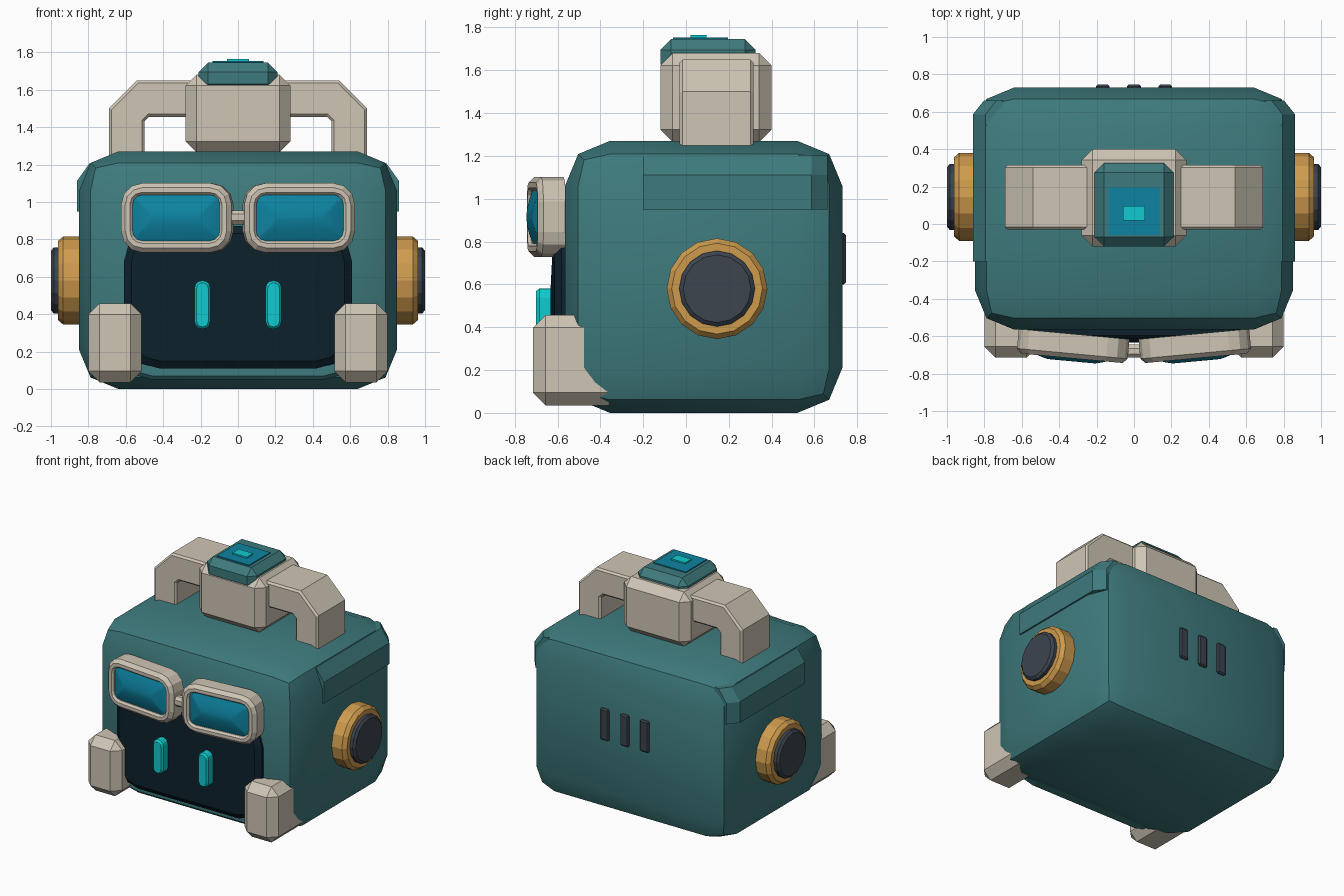
import bpy, bmesh, math
from mathutils import Matrix, Vector

if "Cube" in bpy.data.objects:
    bpy.data.objects.remove(bpy.data.objects["Cube"])


def mat(name, rgb):
    m = bpy.data.materials.new(name)
    m.diffuse_color = (*rgb, 1)
    m.use_nodes = True
    m.node_tree.nodes["Principled BSDF"].inputs["Base Color"].default_value = m.diffuse_color
    return m


TEAL = mat("teal shell", (0.048, 0.195, 0.205))
CREAM = mat("cream plastic", (0.62, 0.56, 0.46))
GOLD = mat("gold ring", (0.62, 0.33, 0.075))
SLATE = mat("dark slate", (0.045, 0.058, 0.078))
NAVY = mat("navy screen", (0.004, 0.015, 0.025))
BLUE = mat("blue lens", (0.004, 0.23, 0.36))
CYAN = mat("cyan glow", (0.005, 0.60, 0.63))


def finish(name, bm, material, smooth=None):
    bmesh.ops.recalc_face_normals(bm, faces=bm.faces)
    me = bpy.data.meshes.new(name)
    bm.to_mesh(me)
    bm.free()
    me.materials.append(material)
    ob = bpy.data.objects.new(name, me)
    bpy.context.collection.objects.link(ob)
    if smooth:
        bpy.ops.object.select_all(action='DESELECT')
        ob.select_set(True)
        bpy.context.view_layer.objects.active = ob
        bpy.ops.object.shade_smooth_by_angle(angle=math.radians(smooth))
    return ob


def box(name, x, y, z, material, bevel=0.0, seg=1, smooth=None):
    """Chamfered box from (min, max) ranges."""
    bm = bmesh.new()
    bmesh.ops.create_cube(bm, size=1)
    for v in bm.verts:
        v.co = Vector([(r[0] + r[1]) / 2 + c * (r[1] - r[0])
                       for c, r in zip(v.co, (x, y, z))])
    if bevel:
        bmesh.ops.bevel(bm, geom=bm.edges[:], offset=bevel, segments=seg,
                        profile=0.5, affect='EDGES')
    return finish(name, bm, material, smooth)


def loft(name, hx, hz, r, rings, material, place, close=False,
         cap=True, bend=0.0, steps=3, smooth=None):
    """Rounded rectangle in XZ swept through (inset, y) rings."""
    bm = bmesh.new()
    loops = []
    for inset, y in rings:
        rr = max(r - inset, 0.012)
        w, h = hx - inset - rr, hz - inset - rr
        loop = []
        for q, (sx, sz) in enumerate(((1, 1), (-1, 1), (-1, -1), (1, -1))):
            for i in range(steps + 1):
                a = math.pi / 2 * (q + i / steps)
                px = sx * w + rr * math.cos(a)
                pz = sz * h + rr * math.sin(a)
                loop.append(bm.verts.new((px, y + bend * px * px, pz)))
        loops.append(loop)
    pairs = list(zip(loops, loops[1:]))
    if close:
        pairs.append((loops[-1], loops[0]))
    n = len(loops[0])
    for a, b in pairs:
        for i in range(n):
            j = (i + 1) % n
            bm.faces.new((a[i], a[j], b[j], b[i]))
    if cap and not close:
        bm.faces.new(loops[0])
        bm.faces.new(loops[-1])
    bmesh.ops.transform(bm, matrix=place, verts=bm.verts)
    return finish(name, bm, material, smooth)


def disc(name, side, profile, material, sides=16):
    """Stepped disc along x, from (x, radius) pairs."""
    bm = bmesh.new()
    loops = []
    for x, rad in profile:
        loops.append([bm.verts.new((side * x,
                                    0.145 + rad * math.cos(2 * math.pi * i / sides),
                                    0.58 + rad * math.sin(2 * math.pi * i / sides)))
                      for i in range(sides)])
    for a, b in zip(loops, loops[1:]):
        for i in range(sides):
            j = (i + 1) % sides
            bm.faces.new((a[i], a[j], b[j], b[i]))
    bm.faces.new(loops[0])
    bm.faces.new(loops[-1])
    return finish(name, bm, material)


T = Matrix.Translation

# Head shell and face
box("body", (-0.85, 0.85), (-0.565, 0.73), (0, 1.27), TEAL, 0.21, 2, 30)
loft("face_surround", 0.66, 0.43, 0.2, [(0, -0.35), (0, -0.54), (0.02, -0.56)],
     TEAL, T((0, 0, 0.48)))
loft("face_screen", 0.61, 0.38, 0.19,
     [(0, -0.45), (0, -0.61), (0.04, -0.64), (0.16, -0.64), (0.3, -0.64)],
     NAVY, T((0, 0, 0.49)), bend=0.08, smooth=30)

for s, side in ((-1, "left"), (1, "right")):
    flip = Matrix.Scale(s, 4, (1, 0, 0))
    # Eyes
    loft(side + "_eye", 0.043, 0.13, 0.042,
         [(0, -0.62), (0, -0.685), (0.012, -0.7)], CYAN, T((s * 0.19, 0, 0.45)))
    # Goggles, each angled slightly back toward the side
    place = flip @ T((0.332, -0.718, 0.915)) @ Matrix.Rotation(math.radians(5.3), 4, 'Z')
    loft(side + "_goggle_frame", 0.297, 0.186, 0.115,
         [(0, 0.13), (0, 0.025), (0.025, 0), (0.05, 0), (0.063, 0.015), (0.063, 0.13)],
         CREAM, place, close=True)
    loft(side + "_goggle_lens", 0.24, 0.128, 0.035,
         [(0, 0.1), (0, 0.025), (0.04, 0.006), (0.08, -0.008), (0.115, -0.016)],
         BLUE, place, smooth=40)
    # Paws
    xs = sorted((s * 0.515, s * 0.8))
    box(side + "_paw", xs, (-0.715, -0.3), (0.035, 0.458), CREAM, 0.06)
    # Ears
    disc(side + "_ear_ring", s, [(0.8, 0.235), (0.935, 0.235), (0.962, 0.212)], GOLD)
    disc(side + "_ear_pad", s, [(0.94, 0.177), (0.985, 0.177), (1.0, 0.158)], SLATE)
    # Raised side ridge with a chamfered upper edge
    bm = bmesh.new()
    section = [(0.7, 0.95), (0.862, 0.95), (0.862, 1.11), (0.795, 1.205), (0.7, 1.205)]
    ends = [[bm.verts.new((s * (x - d), y, z)) if x > 0.75 else
             bm.verts.new((s * x, y, z)) for x, z in section]
            for y, d in ((-0.2, 0), (0.585, 0), (0.66, 0.06))]
    for a, b in zip(ends, ends[1:]):
        for i in range(5):
            j = (i + 1) % 5
            bm.faces.new((a[i], a[j], b[j], b[i]))
    bm.faces.new(ends[0])
    bm.faces.new(ends[-1])
    finish(side + "_side_ridge", bm, TEAL)

box("goggle_bridge", (-0.06, 0.06), (-0.715, -0.645), (0.88, 0.955), CREAM, 0.02)

# Carry handle: arch profile extruded in depth
outer = [(0.69, 1.22), (0.69, 1.50), (0.54, 1.65)]
inner = [(0.5, 1.22), (0.5, 1.43), (0.475, 1.455)]
half = outer + [(-x, z) for x, z in reversed(outer)]
half += [(-x, z) for x, z in inner] + list(reversed(inner))
bm = bmesh.new()
face = bm.faces.new([bm.verts.new((x, -0.03, z)) for x, z in half])
out = bmesh.ops.extrude_face_region(bm, geom=[face])
bmesh.ops.translate(bm, vec=(0, 0.345, 0),
                    verts=[g for g in out["geom"] if isinstance(g, bmesh.types.BMVert)])
rims = [e for e in bm.edges if abs(e.verts[0].co.y - e.verts[1].co.y) < 1e-5
        and (e.verts[0].co.z + e.verts[1].co.z) > 2.5]
bmesh.ops.bevel(bm, geom=[e for e in rims], offset=0.014, segments=1, affect='EDGES')
finish("handle_arch", bm, CREAM)
box("handle_block", (-0.28, 0.28), (-0.12, 0.4), (1.265, 1.68), CREAM, 0.058)

# Top button
box("top_cap", (-0.21, 0.21), (-0.12, 0.325), (1.58, 1.745), TEAL, 0.05)
box("top_plate", (-0.135, 0.135), (-0.06, 0.195), (1.74, 1.753), BLUE)
box("top_light", (-0.06, 0.06), (0.02, 0.095), (1.75, 1.764), CYAN)

# Rear vents
for i, x in enumerate((-0.167, 0, 0.167)):
    box(f"rear_vent_{i + 1}", (x - 0.037, x + 0.037), (0.69, 0.746), (0.6, 0.84),
        SLATE, 0.01)
